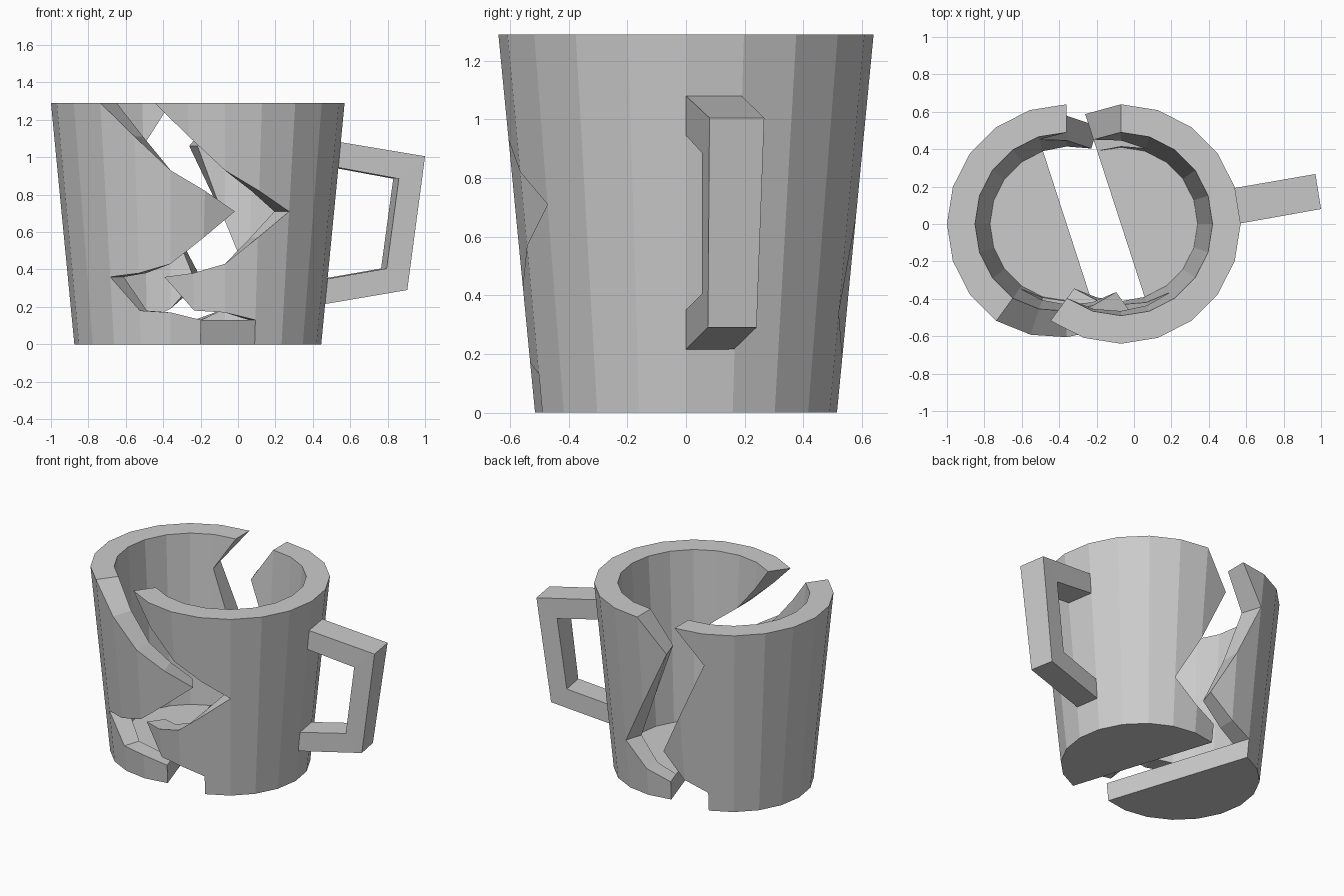
import bpy, bmesh
from math import cos, sin, pi

if "Cube" in bpy.data.objects:
    bpy.data.objects.remove(bpy.data.objects["Cube"])

N, H, FLOOR = 20, 1.29, 0.13
STEP = 2 * pi / N
SHIFT = {"left": -0.36, "right": -0.07}

# Crack lines as (column index, height), running from rim to base
FRONT = [(-7, H), (-6, 1.11), (-5, 0.93), (-4, 0.82), (-3, 0.71), (-4, 0.57), (-5, 0.43),
         (-6, 0.38), (-7, 0.36), (-6, 0.18), (-5, 0.17), (-4, FLOOR), (-4, 0)]
BACK = [(5, H), (6, 1.06), (5, 0.66), (4, 0.34), (5, 0.19), (6, FLOOR), (6, 0)]
CRACKS = (FRONT, BACK)


def outer(k, z):
    r = 0.515 + 0.125 * z / H
    return (r * cos(k * STEP), r * sin(k * STEP), z)


def inner(k, z):
    z = max(z, FLOOR)
    r = 0.41 + 0.08 * (z - FLOOR) / (H - FLOOR)
    return (r * cos(k * STEP), r * sin(k * STEP), z)


def finish(bm, name, dx=0):
    bmesh.ops.remove_doubles(bm, verts=bm.verts[:], dist=1e-4)
    bmesh.ops.recalc_face_normals(bm, faces=bm.faces[:])
    me = bpy.data.meshes.new(name)
    bm.to_mesh(me)
    bm.free()
    ob = bpy.data.objects.new(name, me)
    ob.location.x = dx
    bpy.context.collection.objects.link(ob)
    return ob


def add_face(bm, pts):
    clean = []
    for p in pts:
        if p not in clean:
            clean.append(p)
    if len(clean) > 2:
        bm.faces.new([bm.verts.new(p) for p in clean])


# Heights of the crack points on every column
heights = {}
for crack in CRACKS:
    for k, z in crack:
        heights.setdefault(k % N, set()).add(z)


def side(k, lo, hi):
    return sorted({lo, hi} | {z for z in heights.get(k % N, ()) if lo < z < hi})


def mug_half(owner):
    bm = bmesh.new()
    # Wall panels: the crack splits each column into cells of alternating owner
    for k in range(-10, 10):
        segs = []
        for crack in CRACKS:
            for (ka, za), (kb, zb) in zip(crack, crack[1:]):
                if {ka, kb} == {k, k + 1}:
                    segs.append((za, zb) if ka == k else (zb, za))
        segs = [(0, 0)] + sorted(segs, key=sum) + [(H, H)]
        is_right = -4 <= k < 6
        for (a0, b0), (a1, b1) in zip(segs, segs[1:]):
            if is_right == (owner == "right"):
                cell = [(k, z) for z in side(k, a0, a1)]
                cell += [(k + 1, z) for z in reversed(side(k + 1, b0, b1))]
                add_face(bm, [outer(*p) for p in cell])
                add_face(bm, [inner(*p) for p in cell])
                # Rim
                if a1 == H and b1 == H and a0 + b0 < 2 * H:
                    add_face(bm, [outer(k, H), outer(k + 1, H), inner(k + 1, H), inner(k, H)])
            is_right = not is_right
    # Broken edges through the wall thickness
    for crack in CRACKS:
        for p, q in zip(crack, crack[1:]):
            add_face(bm, [outer(*p), outer(*q), inner(*q), inner(*p)])
    # Base, floor and the straight break across them
    arc = range(-4, 7) if owner == "right" else range(6, 17)
    add_face(bm, [outer(k % N, 0) for k in arc])
    add_face(bm, [inner(k % N, 0) for k in arc])
    add_face(bm, [outer(-4, 0), inner(-4, 0), inner(6, 0), outer(6, 0)])
    return finish(bm, "mug_half_" + owner, SHIFT[owner])


for name in SHIFT:
    mug_half(name)

# Handle: angular C-shape, slightly swept to the back
out_n = [(0.55, 0, 1.08), (1.0, 0.08, 1.005), (0.905, 0.075, 0.29), (0.465, 0, 0.215)]
in_n = [(0.535, 0, 0.945), (0.86, 0.055, 0.885), (0.795, 0.055, 0.405), (0.48, 0, 0.35)]


def far(p):
    return (p[0] - 0.03, p[1] + 0.157 + 0.03 * p[2], p[2])


bm = bmesh.new()
out_f, in_f = [far(p) for p in out_n], [far(p) for p in in_n]
for i in range(3):
    for a, b in ((out_n, in_n), (in_n, in_f), (in_f, out_f), (out_f, out_n)):
        add_face(bm, [a[i], a[i + 1], b[i + 1], b[i]])
for i in (0, 3):
    add_face(bm, [out_n[i], in_n[i], in_f[i], out_f[i]])
finish(bm, "handle")
